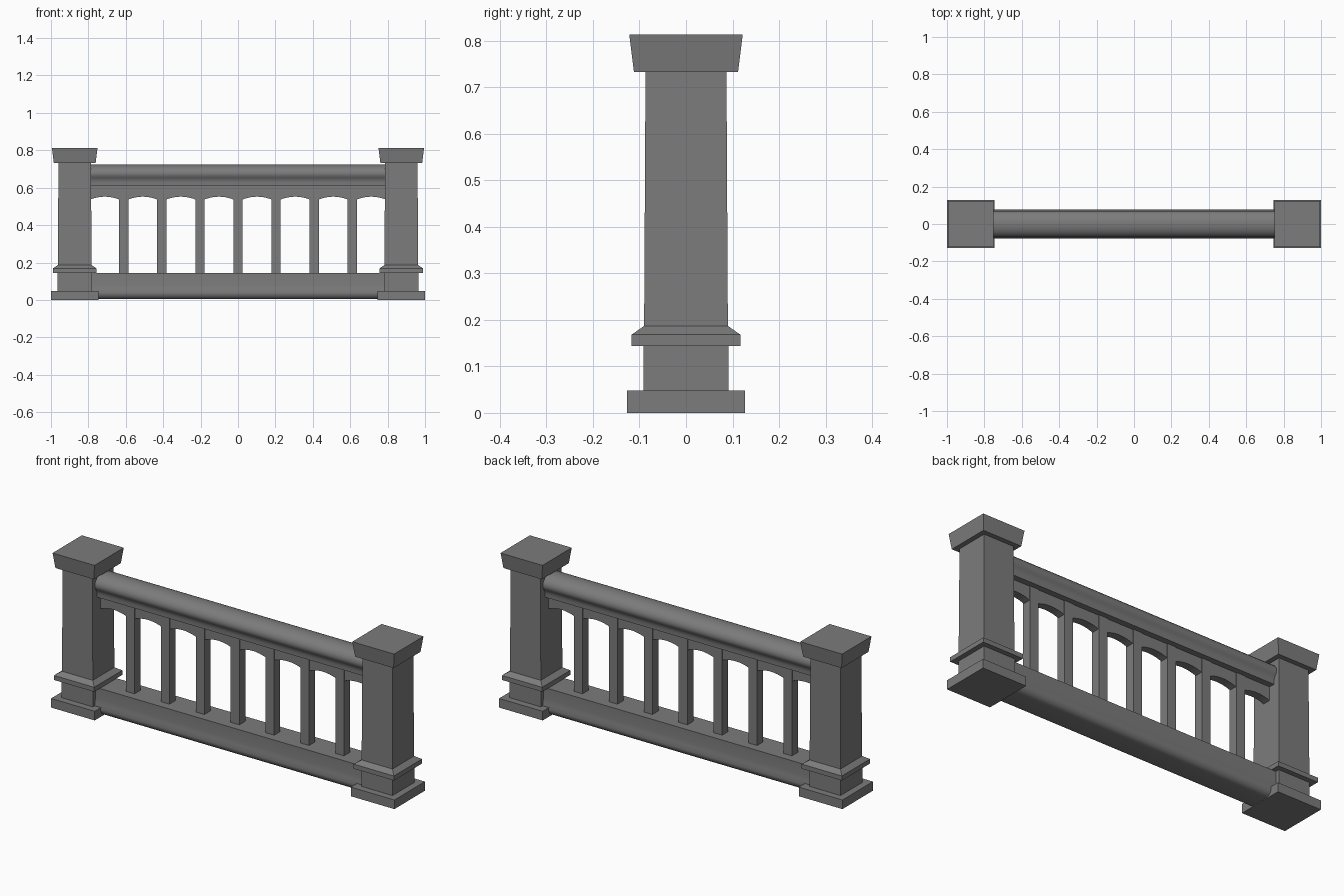
import bpy, bmesh, math

cube = bpy.data.objects.get("Cube")
if cube:
    bpy.data.objects.remove(cube, do_unlink=True)

stone = bpy.data.materials.new("grey_stone")
stone.use_nodes = True
grey = (0.2, 0.2, 0.2, 1)
stone.diffuse_color = grey
stone.node_tree.nodes["Principled BSDF"].inputs["Base Color"].default_value = grey


def finish(name, bm, smooth=False):
    bmesh.ops.recalc_face_normals(bm, faces=bm.faces)
    mesh = bpy.data.meshes.new(name)
    bm.to_mesh(mesh)
    bm.free()
    mesh.materials.append(stone)
    obj = bpy.data.objects.new(name, mesh)
    bpy.context.collection.objects.link(obj)
    if smooth:
        bpy.ops.object.select_all(action='DESELECT')
        obj.select_set(True)
        bpy.context.view_layer.objects.active = obj
        bpy.ops.object.shade_smooth_by_angle(angle=math.radians(35))
    return obj


def extrude_outline(name, points, direction, smooth=False):
    """Prism from a closed outline pushed along a direction."""
    bm = bmesh.new()
    face = bm.faces.new([bm.verts.new(p) for p in points])
    out = bmesh.ops.extrude_face_region(bm, geom=[face])
    moved = [g for g in out["geom"] if isinstance(g, bmesh.types.BMVert)]
    bmesh.ops.translate(bm, verts=moved, vec=direction)
    return finish(name, bm, smooth)


def square_stack(name, x, levels):
    """Square rings of (half width, height) joined into one solid."""
    bm = bmesh.new()
    rings = [[bm.verts.new((x + sx * h, sy * h, z))
              for sx, sy in ((-1, -1), (1, -1), (1, 1), (-1, 1))]
             for h, z in levels]
    for low, high in zip(rings, rings[1:]):
        for i in range(4):
            j = (i + 1) % 4
            bm.faces.new((low[i], low[j], high[j], high[i]))
    bm.faces.new(rings[0])
    bm.faces.new(rings[-1])
    return finish(name, bm)


def rail(name, half_profile, half_length):
    """Moulded rail with a mirrored (y, z) half profile."""
    outline = half_profile + [(-y, z) for y, z in reversed(half_profile) if y > 0]
    extrude_outline(name, [(-half_length, y, z) for y, z in outline],
                    (2 * half_length, 0, 0), smooth=True)


# Posts: base, plinth, sloped collar, shaft and flared cap
for side, x in (("left", 0.873), ("right", -0.873)):
    square_stack(side + "_post", x, [
        (0.127, 0), (0.127, 0.048), (0.091, 0.048), (0.091, 0.144),
        (0.117, 0.144), (0.117, 0.168), (0.09, 0.187), (0.087, 0.733),
        (0.112, 0.733), (0.122, 0.813)])

# Handrail: domed top, cove and straight lower edge
dome = [(0.07 * math.sin(a), 0.675 + 0.05 * math.cos(a))
        for a in (math.radians(d) for d in range(0, 106, 15))]
rail("handrail", dome + [(0.06, 0.652), (0.054, 0.64), (0.052, 0.628),
                         (0.052, 0.61)], 0.79)

# Bottom rail: straight sides with a rounded underside
round_under = [(0.045 + 0.033 * math.cos(a), 0.04 - 0.036 * math.sin(a))
               for a in (math.radians(d) for d in range(0, 91, 15))]
rail("bottom_rail", [(0.07, 0.144), (0.07, 0.085), (0.073, 0.062)] + round_under, 0.79)

# Balusters
spacing = 0.2035
for i in range(-3, 4):
    bm = bmesh.new()
    bmesh.ops.create_cube(bm, size=1)
    bmesh.ops.scale(bm, verts=bm.verts, vec=(0.05, 0.05, 0.48))
    bmesh.ops.translate(bm, verts=bm.verts, vec=(i * spacing, 0, 0.38))
    finish("baluster", bm)

# Shallow arches between the balusters
for i in range(8):
    mid = (i - 3.5) * spacing
    half = spacing / 2 - 0.022
    arc = [(mid + half * t / 6, -0.021, 0.552 - 0.016 * (t / 6) ** 2)
           for t in range(-6, 7)]
    top = [(mid + half, -0.021, 0.615), (mid - half, -0.021, 0.615)]
    extrude_outline("arch", arc + top, (0, 0.042, 0), smooth=True)
